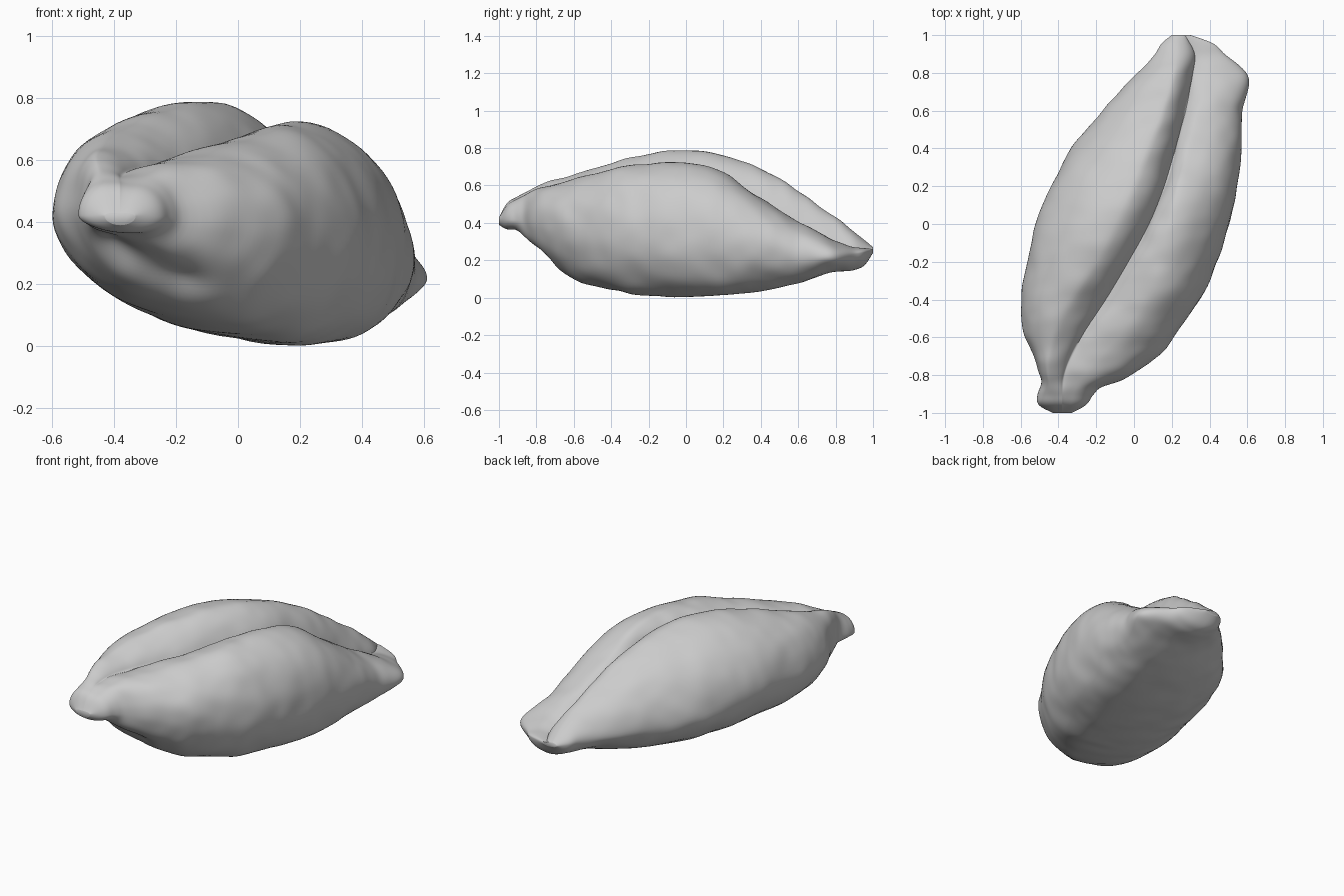
import bpy, bmesh, math
from mathutils import Vector, noise

cube = bpy.data.objects.get("Cube")
if cube:
    bpy.data.objects.remove(cube, do_unlink=True)

# Profiles along the length: every curve is a set of values at its own stations
ENDS = (-1, -.97, -.9, -.86, -.83, -.78, -.7, -.6, -.4, -.2, 0, .2, .4, .6, .8, .9, .96, 1)
BODY = (-1, -.96, -.9, -.8, -.6, -.4, -.2, 0, .2, .4, .6, .8, .9, 1)


def curve(stations, values):
    """Smooth interpolation through the given values."""
    n = len(stations)
    rise = [(values[i + 1] - values[i]) / (stations[i + 1] - stations[i]) for i in range(n - 1)]
    slope = [rise[0]]
    for i in range(1, n - 1):
        before, after = stations[i] - stations[i - 1], stations[i + 1] - stations[i]
        slope.append((rise[i - 1] * after + rise[i] * before) / (before + after))
    slope.append(rise[-1])

    def at(y):
        i = 0
        while i < n - 2 and y > stations[i + 1]:
            i += 1
        h = stations[i + 1] - stations[i]
        t = min(max((y - stations[i]) / h, 0), 1)
        s = t * t * (3 - 2 * t)
        return (values[i] * (1 - s) + values[i + 1] * s
                + h * slope[i] * t * (1 - t) ** 2
                - h * slope[i + 1] * t * t * (1 - t))
    return at


min_x = curve(ENDS, (-.43, -.49, -.51, -.495, -.49, -.505, -.53, -.575, -.6, -.565,
                     -.52, -.44, -.33, -.17, .02, .11, .15, .2))
max_x = curve(ENDS, (-.33, -.27, -.21, -.17, -.08, .02, .13, .21, .35, .44,
                     .51, .545, .57, .575, .595, .48, .41, .3))
base_z = curve(ENDS, (.39, .37, .355, .32, .29, .23, .16, .1, .04, .01,
                      0, .01, .035, .08, .14, .15, .18, .24))
left_top_z = curve(BODY, (.43, .5, .54, .595, .66, .72, .77, .79, .765, .69, .575, .43, .35, .27))
right_top_z = curve(BODY, (.43, .49, .53, .58, .635, .69, .72, .725, .67, .53, .41, .3, .27, .26))
crease_z = curve(BODY, (.43, .5, .535, .555, .57, .58, .61, .62, .57, .46, .36, .275, .26, .26))
crease_x = curve(BODY, (-.38, -.38, -.38, -.37, -.28, -.15, -.03, .08, .16, .22, .27, .31, .32, .27))
left_top_x = curve(BODY, (-.4, -.42, -.43, -.45, -.42, -.33, -.2, -.1, -.01, .07, .15, .21, .23, .23))
right_top_x = curve(BODY, (-.36, -.34, -.32, -.25, -.07, .07, .14, .19, .24, .29, .34, .4, .38, .29))
base_x = curve((-1, -.8, -.4, 0, .5, .8, 1), (-.38, -.22, .07, .22, .33, .36, .25))
left_z = curve((-1, -.4, 0, .5, 1), (.42, .42, .41, .32, .255))
right_z = curve((-1, -.8, -.3, .3, .8, 1), (.42, .41, .36, .3, .22, .25))


def arc(a, b, flat_first, steps, straight=0):
    """Quarter ellipse from a to b, level at a if flat_first, else level at b;
    straight pulls it toward the chord."""
    points = []
    for k in range(steps):
        f = k / steps
        u, w = math.sin(f * math.pi / 2), 1 - math.cos(f * math.pi / 2)
        if not flat_first:
            u, w = w, u
        u += (f - u) * straight
        w += (f - w) * straight
        points.append((a[0] + (b[0] - a[0]) * u, a[1] + (b[1] - a[1]) * w))
    return points


def section(y):
    """Closed outline of the two lobes, the crease and the belly."""
    left, right = (min_x(y), left_z(y)), (max_x(y), right_z(y))
    left_top = (left_top_x(y), left_top_z(y))
    right_top = (right_top_x(y), right_top_z(y))
    crease, base = (crease_x(y), crease_z(y)), (base_x(y), base_z(y))
    return (arc(left, left_top, False, 20) + arc(left_top, crease, True, 14, .35)
            + arc(crease, right_top, False, 14, .35) + arc(right_top, right, True, 20)
            + arc(right, base, False, 20) + arc(base, left, True, 24, .08))


FOLD_START, FOLD_RUN = Vector((-.4, -.8, .33)), Vector((.22, .06, -.12))


def relief(p):
    """Lumpy skin, faint cross ripples and a long fold under the tip."""
    lumps = noise.noise(p * 5) * .009 + noise.noise(p * 11) * .005
    ripples = noise.noise(Vector((p.x * 7, p.y * 16, p.z * 7))) * .003
    along = min(max((p - FOLD_START).dot(FOLD_RUN) / FOLD_RUN.length_squared, 0), 1)
    distance = (p - FOLD_START - FOLD_RUN * along).length
    fold = math.exp(-(distance / .07) ** 2) * .04
    fade = min(1, (1 - abs(p.y)) * 6)
    return (lumps + ripples) * fade - fold


# Husk: sections lofted along the length, closer together toward the tips
bm = bmesh.new()
rings = []
COUNT = 150
for i in range(COUNT + 1):
    y = -math.cos(math.pi * i / COUNT)
    rings.append([bm.verts.new((x, y, z)) for x, z in section(y)])
for r, s in zip(rings, rings[1:]):
    for j in range(len(r)):
        k = (j + 1) % len(r)
        bm.faces.new((r[j], r[k], s[k], s[j]))
bm.faces.new(rings[0])
bm.faces.new(rings[-1])
bmesh.ops.recalc_face_normals(bm, faces=bm.faces)
bm.normal_update()
moves = [(v, v.normal * relief(v.co)) for v in bm.verts]
for v, offset in moves:
    v.co += offset
    v.co.z = max(v.co.z, 0)
# Soften the crease and the tips
for _ in range(3):
    bmesh.ops.smooth_vert(bm, verts=[v for v in bm.verts if abs(v.co.y) < .99], factor=.5,
                          use_axis_x=True, use_axis_y=True, use_axis_z=True)

mesh = bpy.data.meshes.new("seed_husk")
bm.to_mesh(mesh)
bm.free()
husk = bpy.data.objects.new("seed_husk", mesh)
bpy.context.collection.objects.link(husk)

# Single plain grey
grey = bpy.data.materials.new("light_grey")
grey.use_nodes = True
grey.diffuse_color = (.6, .6, .6, 1)
grey.node_tree.nodes["Principled BSDF"].inputs["Base Color"].default_value = (.6, .6, .6, 1)
mesh.materials.append(grey)

bpy.context.view_layer.objects.active = husk
husk.select_set(True)
bpy.ops.object.shade_smooth_by_angle(angle=math.radians(60))
